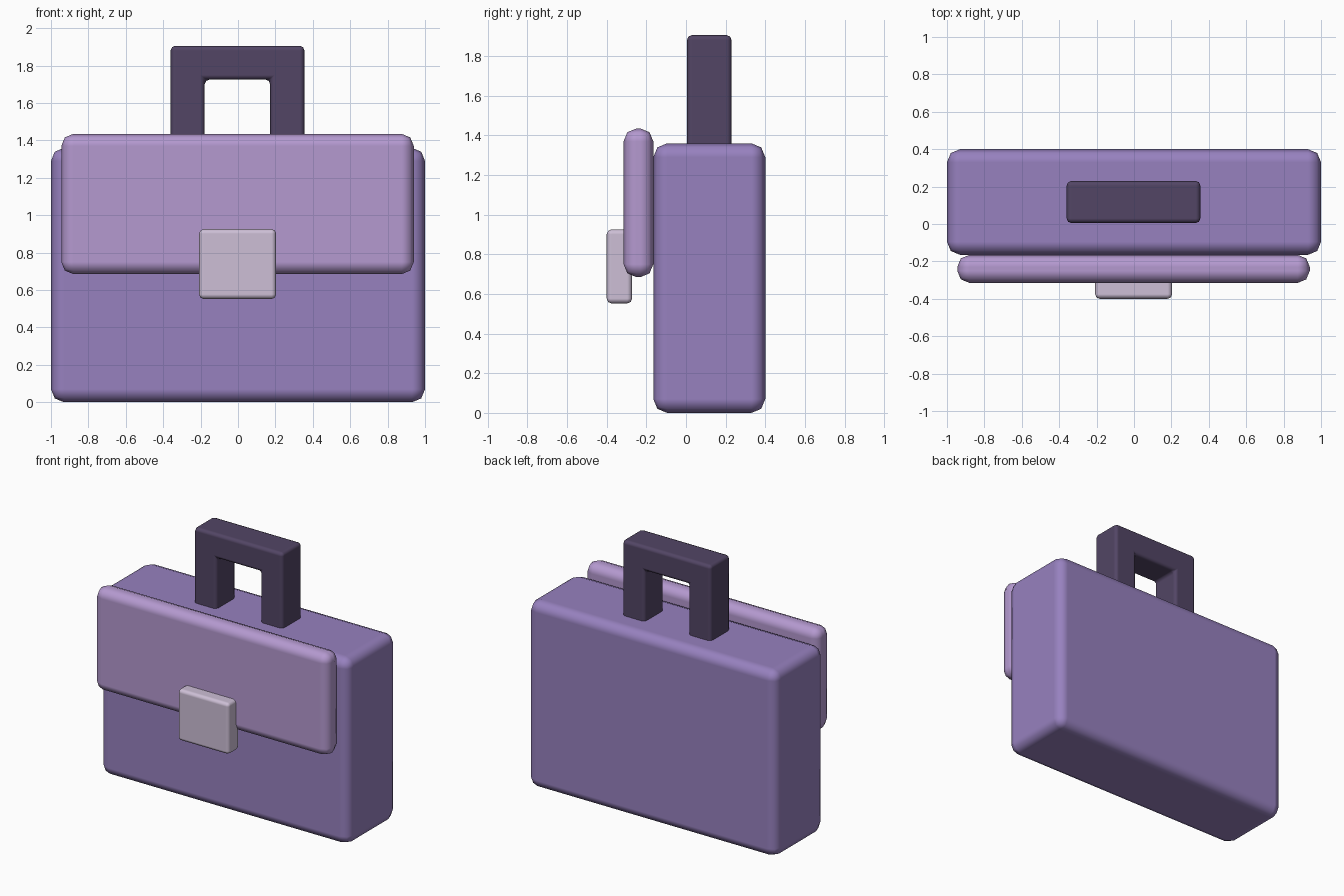
import bpy, bmesh, math

if "Cube" in bpy.data.objects:
    bpy.data.objects.remove(bpy.data.objects["Cube"])


def material(name, rgb):
    m = bpy.data.materials.new(name)
    m.diffuse_color = (*rgb, 1)
    m.use_nodes = True
    m.node_tree.nodes["Principled BSDF"].inputs["Base Color"].default_value = m.diffuse_color
    return m


def extruded(name, profile, y0, y1, bevel, mat):
    """Extrude an x-z profile from y0 to y1 and round its edges."""
    bm = bmesh.new()
    face = bm.faces.new([bm.verts.new((x, y0, z)) for x, z in profile])
    out = bmesh.ops.extrude_face_region(bm, geom=[face])
    moved = [v for v in out["geom"] if isinstance(v, bmesh.types.BMVert)]
    bmesh.ops.translate(bm, verts=moved, vec=(0, y1 - y0, 0))
    bmesh.ops.recalc_face_normals(bm, faces=bm.faces)
    mesh = bpy.data.meshes.new(name)
    bm.to_mesh(mesh)
    bm.free()
    mesh.materials.append(mat)
    obj = bpy.data.objects.new(name, mesh)
    bpy.context.collection.objects.link(obj)
    mod = obj.modifiers.new("rounding", "BEVEL")
    mod.width, mod.segments = bevel, 2
    mod.harden_normals = True
    mesh.shade_smooth()
    return obj


def rect(x0, x1, z0, z1):
    return [(x0, z0), (x1, z0), (x1, z1), (x0, z1)]


violet = material("violet", (0.31, 0.22, 0.52))
lilac = material("lilac", (0.46, 0.32, 0.63))
dark = material("dark_violet", (0.085, 0.06, 0.13))
pale = material("pale_metal", (0.61, 0.52, 0.67))

# Case body and front flap
extruded("case_body", rect(-1, 1, 0, 1.36), -0.165, 0.40, 0.07, violet)
extruded("front_flap", rect(-0.945, 0.94, 0.685, 1.435), -0.315, -0.165, 0.065, lilac)

# Clasp overlapping the lower flap edge
extruded("clasp", rect(-0.208, 0.204, 0.552, 0.926), -0.40, -0.272, 0.025, pale)

# Arched handle, legs sunk into the case
arch = [(-0.36, 1.3), (-0.178, 1.3), (-0.178, 1.725), (0.172, 1.725),
        (0.172, 1.3), (0.355, 1.3), (0.355, 1.906), (-0.36, 1.906)]
extruded("handle", arch, 0.005, 0.23, 0.025, dark)
